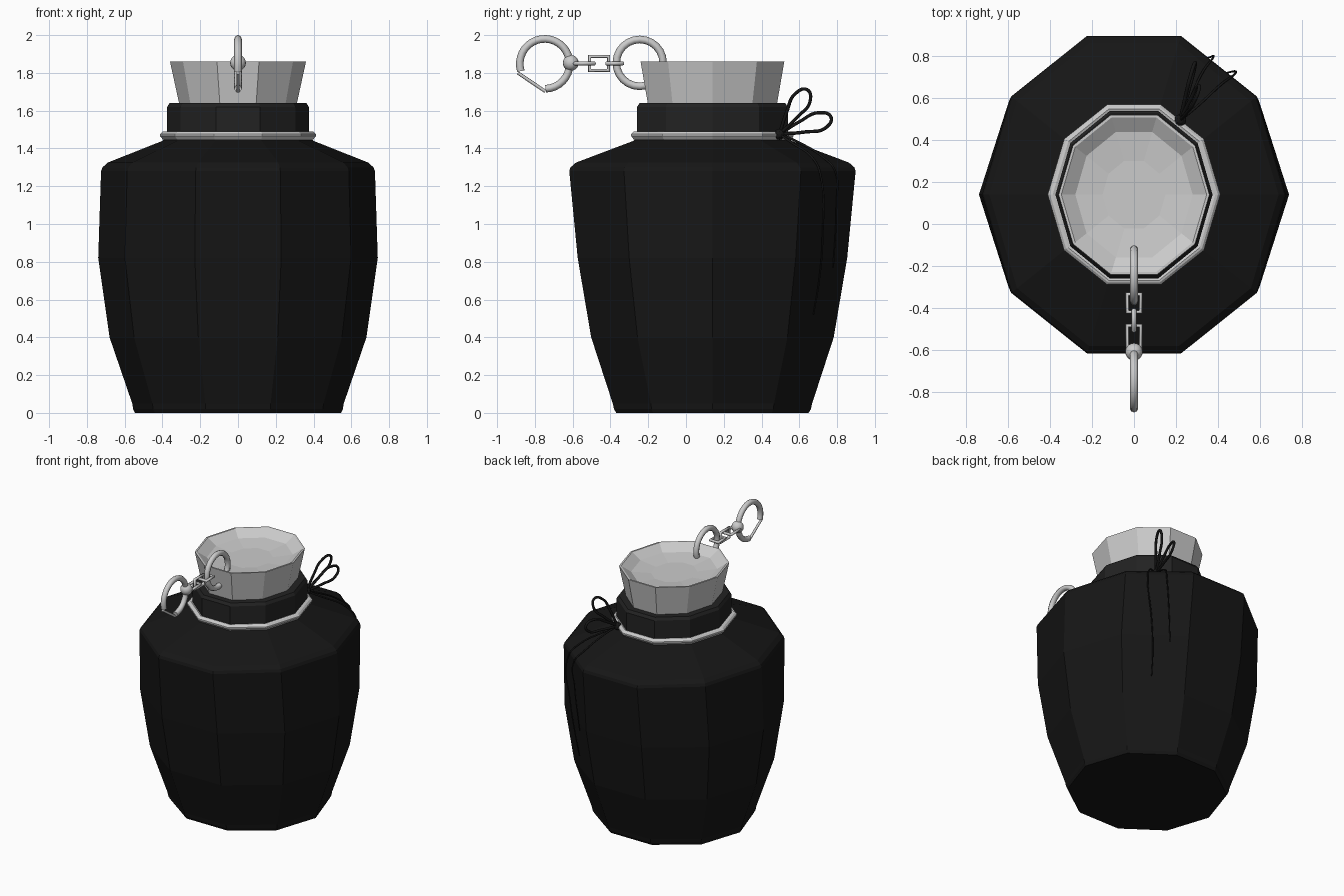
import bpy, math
from mathutils import Vector

if "Cube" in bpy.data.objects:
    bpy.data.objects.remove(bpy.data.objects["Cube"])

CY = 0.14      # jar axis sits behind the origin
SIDES = 10


def material(name, v):
    m = bpy.data.materials.new(name)
    m.diffuse_color = (v, v, v, 1)
    m.use_nodes = True
    m.node_tree.nodes["Principled BSDF"].inputs["Base Color"].default_value = m.diffuse_color
    return m


BLACK = material("black", 0.008)
BAND = material("soft_black", 0.016)


def add_mesh(name, verts, faces, mat=None):
    me = bpy.data.meshes.new(name)
    me.from_pydata(verts, [], faces)
    me.update()
    ob = bpy.data.objects.new(name, me)
    bpy.context.collection.objects.link(ob)
    if mat:
        me.materials.append(mat)
    return ob


def lathe(name, rows, mat=None, loop=False):
    """Ten-sided elliptical rings (rx, ry, z), capped or closed on themselves."""
    verts = []
    for rx, ry, z in rows:
        for i in range(SIDES):
            a = math.tau * i / SIDES
            verts.append((rx * math.cos(a), CY + ry * math.sin(a), z))
    n = len(rows)
    faces = []
    for r in range(n if loop else n - 1):
        p, q = r * SIDES, (r + 1) % n * SIDES
        for i in range(SIDES):
            j = (i + 1) % SIDES
            faces.append((p + i, p + j, q + j, q + i))
    if not loop:
        faces.append(tuple(reversed(range(SIDES))))
        faces.append(tuple(range((n - 1) * SIDES, n * SIDES)))
    return add_mesh(name, verts, faces, mat)


def tube(name, pts, radius, cyclic=False, smooth_path=False, mat=None, taper=1.0):
    """Round tube along a path, turned into a mesh."""
    cu = bpy.data.curves.new(name, 'CURVE')
    cu.dimensions = '3D'
    cu.bevel_depth = radius
    cu.bevel_resolution = 2
    cu.use_fill_caps = True
    cu.resolution_u = 8
    sp = cu.splines.new('BEZIER' if smooth_path else 'POLY')
    data = sp.bezier_points if smooth_path else sp.points
    data.add(len(pts) - 1)
    for i, (d, p) in enumerate(zip(data, pts)):
        if smooth_path:
            d.co = p
            d.handle_left_type = d.handle_right_type = 'AUTO'
        else:
            d.co = (*p, 1)
        d.radius = 1 + (taper - 1) * i / (len(pts) - 1)
    sp.use_cyclic_u = cyclic
    tmp = bpy.data.objects.new(name + "_path", cu)
    bpy.context.collection.objects.link(tmp)
    bpy.context.view_layer.update()
    dg = bpy.context.evaluated_depsgraph_get()
    me = bpy.data.meshes.new_from_object(tmp.evaluated_get(dg))
    bpy.data.objects.remove(tmp)
    ob = bpy.data.objects.new(name, me)
    bpy.context.collection.objects.link(ob)
    me.materials.clear()
    if mat:
        me.materials.append(mat)
    for p in me.polygons:
        p.use_smooth = True
    return ob


def arc(y, z, r, a0, a1, n):
    return [(0, y + r * math.cos(math.radians(a0 + (a1 - a0) * i / n)),
             z + r * math.sin(math.radians(a0 + (a1 - a0) * i / n))) for i in range(n + 1)]


# Jar body
lathe("jar_body", [(0.545, 0.535, 0), (0.555, 0.548, 0.02), (0.56, 0.555, 0.05),
                   (0.68, 0.675, 0.40), (0.74, 0.75, 0.82), (0.725, 0.797, 1.28),
                   (0.717, 0.79, 1.30), (0.69, 0.76, 1.325), (0.40, 0.44, 1.44),
                   (0.375, 0.42, 1.46)], BLACK)

# Dark band round the neck
lathe("neck_band", [(0.375, 0.42, 1.44), (0.375, 0.42, 1.62), (0.362, 0.405, 1.64),
                    (0.31, 0.355, 1.64)], BAND)

# Metal trim ring with a ridge
lathe("trim_ring", [(0.37, 0.415, 1.445), (0.388, 0.428, 1.44), (0.40, 0.44, 1.45),
                    (0.412, 0.452, 1.465), (0.412, 0.452, 1.476), (0.40, 0.44, 1.488),
                    (0.388, 0.43, 1.491), (0.37, 0.415, 1.485)], loop=True)

# Stopper with a shallow dish on top
lathe("stopper", [(0.305, 0.35, 1.56), (0.312, 0.36, 1.64), (0.36, 0.40, 1.86),
                  (0.347, 0.387, 1.86), (0.28, 0.315, 1.815), (0.15, 0.17, 1.80)])

# Ring through the stopper rim
tube("stopper_ring", arc(-0.245, 1.853, 0.124, 0, 345, 23), 0.02, cyclic=True)


# Three rectangular chain links, alternately flat and upright
def link(name, y0, y1, h, upright):
    pts = [(-h, y0), (h, y0), (h, y1), (-h, y1)]
    pts = [(0, y, 1.85 + s) if upright else (s, y, 1.85) for s, y in pts]
    tube(name, pts, 0.011, cyclic=True)


link("chain_link_inner", -0.42, -0.335, 0.032, False)
link("chain_link_middle", -0.51, -0.41, 0.037, True)
link("chain_link_outer", -0.59, -0.485, 0.032, False)

# Ball joint and clasp with a straight gate
bpy.ops.mesh.primitive_uv_sphere_add(segments=16, ring_count=10, radius=0.042,
                                     location=(0, -0.61, 1.853))
bpy.context.object.name = "clasp_ball"
bpy.ops.object.shade_smooth()
clasp = arc(-0.748, 1.848, 0.132, -88, 197, 26)
tube("clasp_hook", clasp, 0.02)
tube("clasp_gate", [(0, -0.89, 1.80), (0, -0.745, 1.702)], 0.009)

# Cord knot
K = Vector((0.22, 0.495, 1.475))
bpy.ops.mesh.primitive_ico_sphere_add(subdivisions=2, radius=0.03, location=K)
bpy.context.object.name = "cord_knot"
bpy.context.object.data.materials.append(BLACK)


# Two bow loops, each a teardrop leaving the knot
def bow(name, tip, side):
    tip, side = Vector(tip), Vector(side)
    d = tip - K
    pts = [K, K + d * 0.45 + side * 0.7, K + d * 0.82 + side, tip,
           K + d * 0.82 - side, K + d * 0.45 - side * 0.7, K]
    tube(name, pts, 0.009, smooth_path=True, mat=BLACK)


bow("bow_loop_upper", (0.31, 0.643, 1.71), (0.01, 0.04, -0.02))
bow("bow_loop_lower", (0.29, 0.768, 1.565), (0.01, 0.02, -0.04))

# Two loose cord ends hanging over the shoulder
tube("cord_end_long", [K, (0.30, 0.56, 1.43), (0.42, 0.67, 1.35), (0.475, 0.71, 1.27),
                       (0.45, 0.723, 0.92), (0.425, 0.705, 0.70), (0.41, 0.675, 0.52)],
     0.007, smooth_path=True, mat=BLACK, taper=0.5)
tube("cord_end_short", [K, (0.26, 0.58, 1.44), (0.33, 0.73, 1.35), (0.375, 0.79, 1.28),
                        (0.365, 0.797, 1.10), (0.335, 0.78, 0.77)],
     0.007, smooth_path=True, mat=BLACK, taper=0.5)
